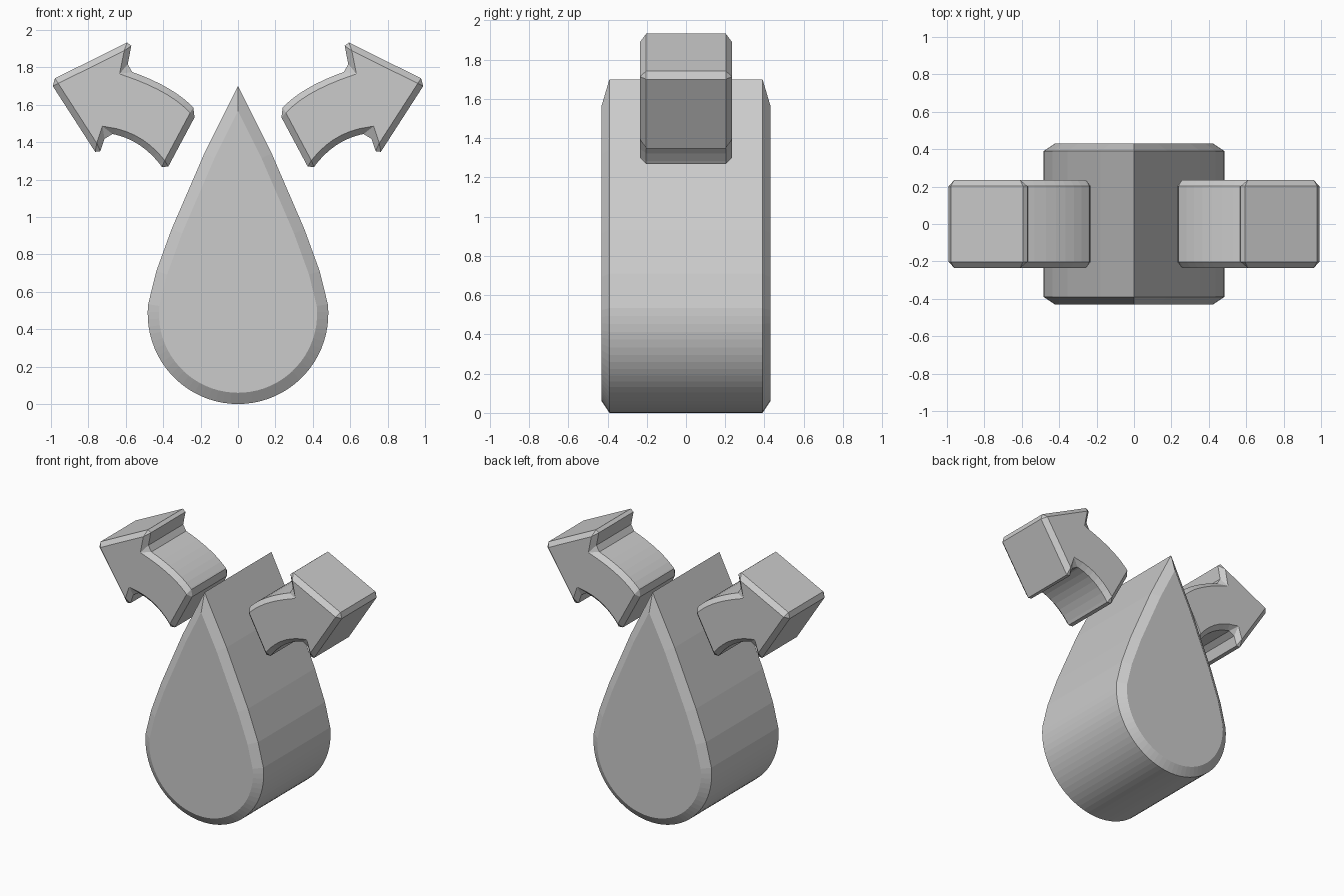
import bpy, bmesh, math
from mathutils import Vector

cube = bpy.data.objects.get("Cube")
if cube:
    bpy.data.objects.remove(cube, do_unlink=True)

grey = bpy.data.materials.new("light_grey")
grey.use_nodes = True
GREY = (0.6, 0.6, 0.6, 1)
grey.diffuse_color = GREY
grey.node_tree.nodes["Principled BSDF"].inputs["Base Color"].default_value = GREY


def prism(name, outline, half, inset=0, rise=0):
    """Extrude an x-z outline through y, optionally with chamfered caps."""
    bm = bmesh.new()
    front = bm.faces.new([bm.verts.new((x, -half, z)) for x, z in outline])
    out = bmesh.ops.extrude_face_region(bm, geom=[front], use_keep_orig=True)["geom"]
    back = [g for g in out if isinstance(g, bmesh.types.BMFace)][0]
    bmesh.ops.translate(bm, verts=back.verts[:], vec=(0, 2 * half, 0))
    bmesh.ops.recalc_face_normals(bm, faces=bm.faces[:])
    if inset:
        for cap, side in ((front, -1), (back, 1)):
            bmesh.ops.inset_region(bm, faces=[cap], thickness=inset,
                                   use_even_offset=True, use_boundary=True)
            bmesh.ops.translate(bm, verts=cap.verts[:], vec=(0, side * rise, 0))
    bmesh.ops.recalc_face_normals(bm, faces=bm.faces[:])
    mesh = bpy.data.meshes.new(name)
    bm.to_mesh(mesh)
    bm.free()
    mesh.materials.append(grey)
    obj = bpy.data.objects.new(name, mesh)
    bpy.context.collection.objects.link(obj)
    return obj


def curve(a, ctrl, b, steps=8):
    """Points along a quadratic curve, both ends included."""
    a, ctrl, b = Vector(a), Vector(ctrl), Vector(b)
    ts = [i / steps for i in range(steps + 1)]
    return [tuple(a * (1 - t) ** 2 + ctrl * 2 * t * (1 - t) + b * t * t) for t in ts]


# Teardrop body: round bottom, faceted shoulders, pointed top
R = 0.483
shoulder = [(0.437, 0.71), (0.355, 0.935), (0.18, 1.34)]
drop = [(0, 1.7)]
drop += [(-x, z) for x, z in reversed(shoulder)]
for i in range(41):
    a = math.radians(174 + 192 * i / 40)
    drop.append((R * math.cos(a), R + R * math.sin(a)))
drop += shoulder
prism("drop_body", drop, 0.39, inset=0.06, rise=0.04)

# Curved arrows, one on each side
arrow = [(1.008, 1.727), (0.564, 1.947)]
arrow += curve((0.596, 1.786), (0.326, 1.695), (0.217, 1.561))
arrow += curve((0.388, 1.241), (0.508, 1.425), (0.703, 1.449))
arrow += [(0.746, 1.321)]
for name, s in (("left_arrow", 1), ("right_arrow", -1)):
    obj = prism(name, [(s * x, z) for x, z in arrow], 0.235)
    bevel = obj.modifiers.new("chamfer", "BEVEL")
    bevel.width = 0.033
    bevel.segments = 1
    bevel.limit_method = "ANGLE"
    bevel.angle_limit = math.radians(30)
